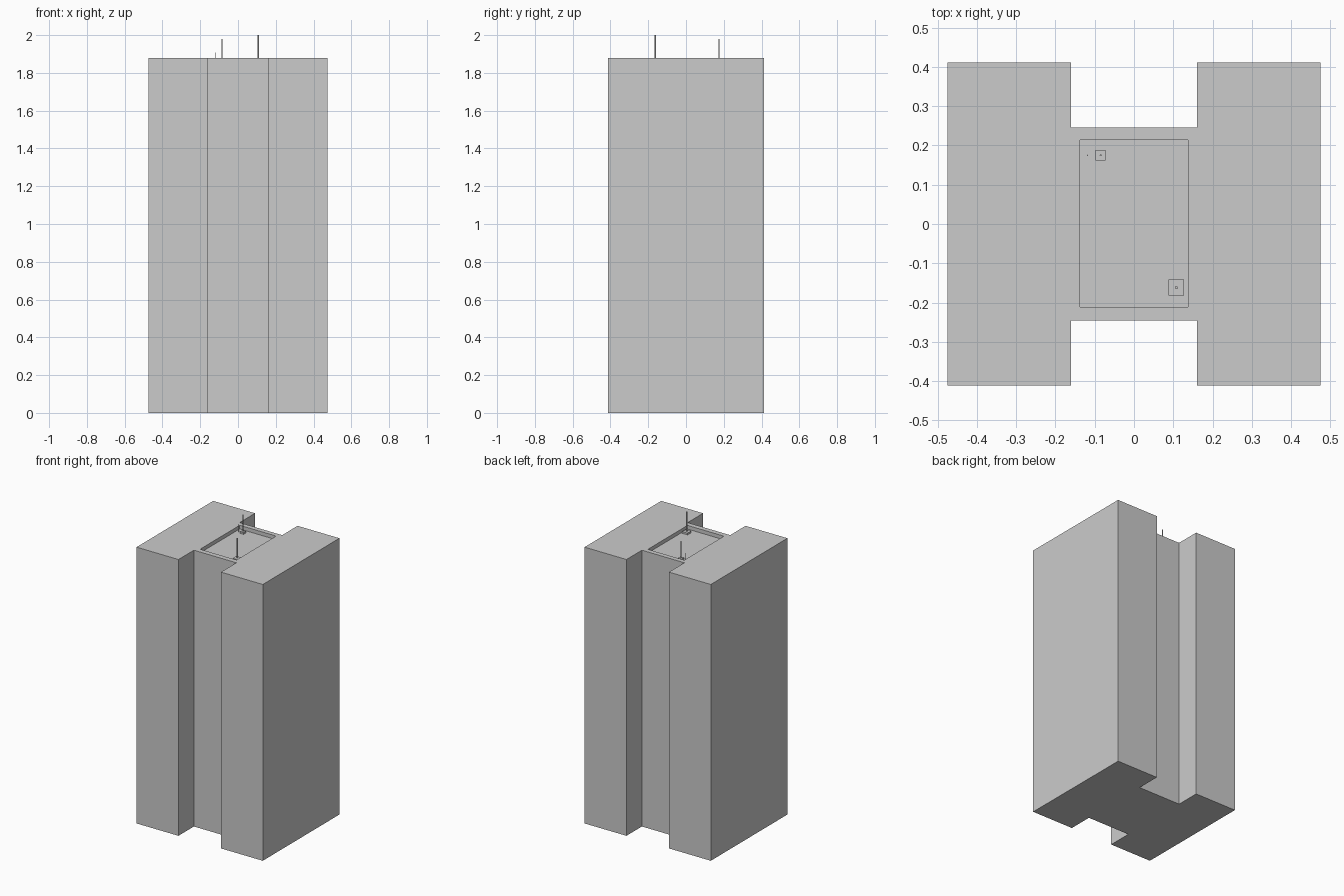
import bpy, bmesh

if "Cube" in bpy.data.objects:
    bpy.data.objects.remove(bpy.data.objects["Cube"])

TOP, DEPTH = 1.88, 0.025
FLOOR = TOP - DEPTH


def add_object(name, bm):
    bmesh.ops.recalc_face_normals(bm, faces=bm.faces)
    mesh = bpy.data.meshes.new(name)
    bm.to_mesh(mesh)
    bm.free()
    obj = bpy.data.objects.new(name, mesh)
    bpy.context.collection.objects.link(obj)
    return obj


def prism(name, outline, z0, z1):
    bm = bmesh.new()
    face = bm.faces.new([bm.verts.new((x, y, z0)) for x, y in outline])
    ext = bmesh.ops.extrude_face_region(bm, geom=[face], use_keep_orig=True)
    verts = [g for g in ext["geom"] if isinstance(g, bmesh.types.BMVert)]
    bmesh.ops.translate(bm, verts=verts, vec=(0, 0, z1 - z0))
    return add_object(name, bm)


def box(name, x0, x1, y0, y1, z0, z1):
    return prism(name, [(x0, y0), (x1, y0), (x1, y1), (x0, y1)], z0, z1)


def mast(name, x, y, radius, z0, z1):
    bm = bmesh.new()
    bmesh.ops.create_cone(bm, cap_ends=True, segments=8, radius1=radius,
                          radius2=radius, depth=z1 - z0)
    bmesh.ops.translate(bm, verts=bm.verts, vec=(x, y, (z0 + z1) / 2))
    return add_object(name, bm)


# H-shaped tower: one quarter of the outline, mirrored round
q = [(0.475, 0.412), (0.16, 0.412), (0.16, 0.246)]
outline = (q + [(-x, y) for x, y in reversed(q)]
           + [(-x, -y) for x, y in q] + [(x, -y) for x, y in reversed(q)])
tower = prism("tower", outline, 0, TOP)

# Sunken roof behind a parapet
cutter = box("roof_recess_cutter", -0.137, 0.137, -0.212, 0.214, FLOOR, TOP + 0.1)
cutter.hide_render = True
cut = tower.modifiers.new("roof_recess", "BOOLEAN")
cut.operation = "DIFFERENCE"
cut.solver = "EXACT"
cut.object = cutter
bpy.context.view_layer.objects.active = tower
tower.select_set(True)
bpy.ops.object.modifier_apply(modifier=cut.name)
bpy.data.objects.remove(cutter)

# Roof masts on square bases
for label, x, y, half, height, radius, tip in (
        ("tall", 0.108, -0.162, 0.02, 0.012, 0.004, 2.0),
        ("medium", -0.085, 0.175, 0.013, 0.012, 0.0025, 1.98)):
    box(label + "_mast_base", x - half, x + half, y - half, y + half,
        FLOOR, FLOOR + height)
    mast(label + "_mast", x, y, radius, FLOOR + height, tip)

# Short aerial
mast("short_aerial", -0.118, 0.175, 0.0015, FLOOR, 1.907)
